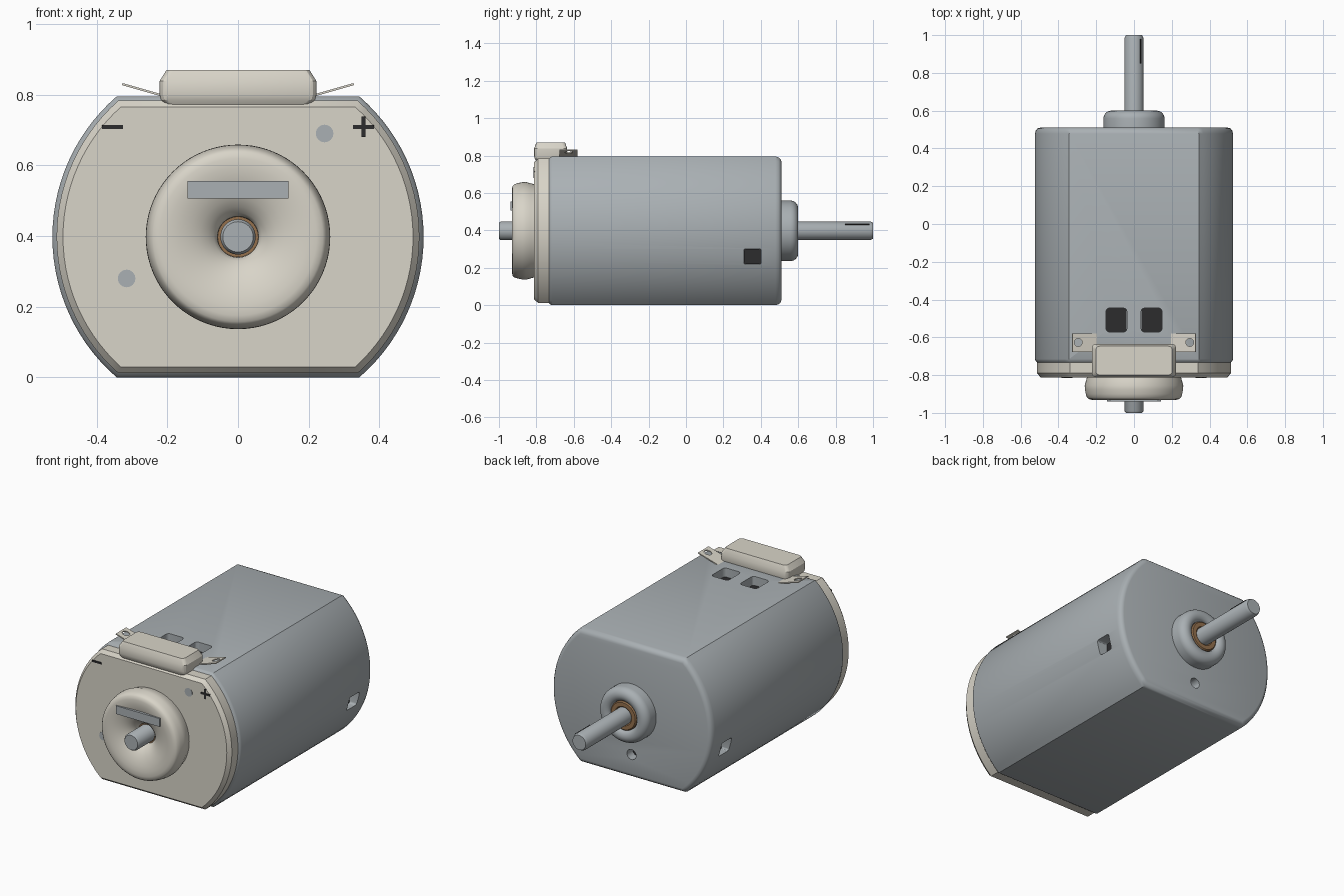
import bpy, bmesh, math
from mathutils import Vector, Matrix

if "Cube" in bpy.data.objects:
    bpy.data.objects.remove(bpy.data.objects["Cube"])

R, H, ZC = 0.525, 0.3975, 0.3975   # can radius, half height, axis height


def material(name, rgb):
    m = bpy.data.materials.new(name)
    m.diffuse_color = (*rgb, 1)
    m.use_nodes = True
    m.node_tree.nodes["Principled BSDF"].inputs["Base Color"].default_value = m.diffuse_color
    return m


GREY = material("steel grey", (0.40, 0.435, 0.455))
CREAM = material("cream plastic", (0.69, 0.66, 0.58))
DARK = material("dark grey", (0.025, 0.025, 0.027))
BROWN = material("bronze brown", (0.30, 0.165, 0.075))


def finish(name, bm, mat, smooth=35):
    bmesh.ops.recalc_face_normals(bm, faces=bm.faces)
    me = bpy.data.meshes.new(name)
    bm.to_mesh(me)
    bm.free()
    me.materials.append(mat)
    ob = bpy.data.objects.new(name, me)
    bpy.context.collection.objects.link(ob)
    if smooth:
        shade(ob, smooth)
    return ob


def shade(ob, angle):
    bpy.ops.object.select_all(action='DESELECT')
    ob.select_set(True)
    bpy.context.view_layer.objects.active = ob
    bpy.ops.object.shade_smooth_by_angle(angle=math.radians(angle))


def outline(d, n=28):
    """Circle with flat top and bottom, inset by d."""
    r, h = R - d, H - d
    a = math.asin(h / r)
    right = [(r * math.cos(t), r * math.sin(t))
             for t in (-a + 2 * a * i / n for i in range(n + 1))]
    return right + [(-x, -z) for x, z in right]


def can(name, stations, mat):
    """Loft the flattened circle through (y, inset) stations."""
    bm = bmesh.new()
    rings = [[bm.verts.new((x, y, ZC + z)) for x, z in outline(d)] for y, d in stations]
    n = len(rings[0])
    for a, b in zip(rings, rings[1:]):
        for i in range(n):
            j = (i + 1) % n
            bm.faces.new((a[i], a[j], b[j], b[i]))
    bm.faces.new(rings[0])
    bm.faces.new(rings[-1])
    return finish(name, bm, mat)


def lathe(name, profile, mat, x=0, z=ZC, n=64, closed=False):
    """Turn (radius, y) points around an axis along y."""
    bm = bmesh.new()
    rings = [[bm.verts.new((x + r * math.cos(2 * math.pi * i / n), y,
                            z + r * math.sin(2 * math.pi * i / n))) for i in range(n)]
             for r, y in profile]
    pairs = list(zip(rings, rings[1:]))
    if closed:
        pairs.append((rings[-1], rings[0]))
    for a, b in pairs:
        for i in range(n):
            j = (i + 1) % n
            bm.faces.new((a[i], a[j], b[j], b[i]))
    if not closed:
        bm.faces.new(rings[0])
        bm.faces.new(rings[-1])
    return finish(name, bm, mat)


def box(name, lo, hi, mat, axis=None, bevel=0.0, rot=None):
    """Box from corner to corner, optionally rounding edges along one axis."""
    bm = bmesh.new()
    lo, hi = Vector(lo), Vector(hi)
    bmesh.ops.create_cube(bm, size=1)
    for v in bm.verts:
        v.co = Vector([c * s for c, s in zip(v.co, hi - lo)])
    if bevel:
        es = [e for e in bm.edges
              if abs((e.verts[0].co - e.verts[1].co)[axis]) > 1e-6]
        bmesh.ops.bevel(bm, geom=es, offset=bevel, segments=3, profile=0.5, affect='EDGES')
    if rot:
        bmesh.ops.transform(bm, matrix=rot, verts=bm.verts)
    bmesh.ops.translate(bm, vec=(lo + hi) / 2, verts=bm.verts)
    return finish(name, bm, mat, smooth=0)


def cut(target, cutters):
    for c in cutters:
        m = target.modifiers.new("cut", 'BOOLEAN')
        m.operation, m.solver, m.object = 'DIFFERENCE', 'EXACT', c
        bpy.context.view_layer.objects.active = target
        bpy.ops.object.modifier_apply(modifier=m.name)
        bpy.data.objects.remove(c, do_unlink=True)
    shade(target, 35)


# Steel can with rounded back edge, vents and a back screw hole
body = can("motor_can", [(-0.735, 0.014), (-0.725, 0.004), (-0.715, 0), (0.478, 0),
                         (0.495, 0.005), (0.506, 0.014), (0.51, 0.028)], GREY)
cutters = []
for s in (-1, 1):
    x, sx = s * 0.093, s * 0.51
    cutters.append(box("vent_cutter", (x - 0.055, -0.572, 0.735), (x + 0.055, -0.445, 0.9),
                       GREY, 2, 0.018))
    cutters.append(box("side_cutter", (sx - 0.07, 0.308, 0.218), (sx + 0.07, 0.402, 0.302),
                       GREY, 0, 0.012))
cutters.append(lathe("hole_cutter", [(0.03, 0.45), (0.03, 0.6)], GREY, z=0.14, n=24))
cut(body, cutters)
for s, side in ((-1, "left"), (1, "right")):
    x, sx = s * 0.093, s * 0.446
    box(side + "_top_vent_floor", (x - 0.054, -0.571, 0.734), (x + 0.054, -0.446, 0.742), DARK)
    box(side + "_side_vent_floor", (sx - 0.004, 0.309, 0.219), (sx + 0.004, 0.401, 0.301), DARK)
lathe("screw_hole_floor", [(0.029, 0.449), (0.029, 0.456)], DARK, z=0.14, n=24)

# Plastic end plate with chamfered front
can("end_plate", [(-0.73, 0.012), (-0.79, 0.012), (-0.812, 0.03)], CREAM)

# Dished hub on the end plate
lathe("front_hub", [(0.246, -0.80), (0.254, -0.83), (0.261, -0.855), (0.260, -0.875),
                    (0.255, -0.90), (0.249, -0.918), (0.240, -0.927), (0.222, -0.931),
                    (0.195, -0.931), (0.165, -0.926), (0.135, -0.917), (0.108, -0.905),
                    (0.085, -0.890), (0.068, -0.873), (0.058, -0.858), (0.057, -0.80)],
      CREAM, n=80, closed=True)
lathe("front_bushing", [(0.049, -0.85), (0.0575, -0.85), (0.0575, -0.80), (0.049, -0.80)],
      BROWN, closed=True)
box("hub_bar", (-0.143, -0.939, 0.506), (0.143, -0.86, 0.555), GREY)

# Back bearing boss: rounded ring with a bronze bushing
arc = [(0.120 + 0.042 * math.cos(t), 0.558 + 0.042 * math.sin(t))
       for t in (math.pi * i / 12 for i in range(10))]
lathe("back_boss", [(0.162, 0.50)] + arc + [(0.086, 0.575), (0.084, 0.50)], GREY, closed=True)
lathe("back_bushing", [(0.049, 0.50), (0.085, 0.50), (0.085, 0.582), (0.079, 0.588),
                       (0.056, 0.588), (0.049, 0.582)], BROWN, closed=True)

# Shaft with chamfered ends and a thin key mark
lathe("shaft", [(0.043, -1), (0.05, -0.99), (0.05, 0.985), (0.043, 1)], GREY, n=40)
k = 0.0345
box("shaft_key_mark", (k - 0.004, 0.85, ZC + k - 0.004), (k + 0.004, 0.98, ZC + k + 0.004),
    DARK, rot=Matrix.Rotation(math.radians(45), 4, 'Y'))

# Connector housing on top, built from stacked rounded rectangles
bm = bmesh.new()
rings = []
for z, d in ((0.768, 0.02), (0.785, 0.004), (0.80, 0), (0.838, 0), (0.870, 0.02)):
    hx, hy, c = 0.222 - d, 0.0885 - d * 0.6, 0.02
    ring = []
    for cx, cy, a0 in ((1, 1, 0), (-1, 1, 90), (-1, -1, 180), (1, -1, 270)):
        for k in range(4):
            a = math.radians(a0 + 30 * k)
            ring.append(bm.verts.new((cx * (hx - c) + c * math.cos(a),
                                      -0.7235 + cy * (hy - c) + c * math.sin(a), z)))
    rings.append(ring)
for a, b in zip(rings, rings[1:]):
    for i in range(16):
        j = (i + 1) % 16
        bm.faces.new((a[i], a[j], b[j], b[i]))
bm.faces.new(rings[0])
bm.faces.new(rings[-1])
finish("connector_housing", bm, CREAM, 25)

# Slanted terminal tabs with holes
for s, side in ((-1, "left"), (1, "right")):
    tilt = Matrix.Rotation(-s * math.radians(16), 4, 'Y')
    x = s * 0.262
    tab = box(side + "_terminal", (x - 0.068, -0.677, 0.808), (x + 0.068, -0.580, 0.814),
              CREAM, rot=tilt)
    bm = bmesh.new()
    bmesh.ops.create_cone(bm, cap_ends=True, segments=20, radius1=0.021, radius2=0.021, depth=0.2,
                          matrix=Matrix.Translation((s * 0.295, -0.627, 0.82)))
    cut(tab, [finish("tab_cutter", bm, CREAM)])

# Polarity marks and steel pins on the end plate
box("minus_mark", (-0.385, -0.816, 0.703), (-0.325, -0.808, 0.714), DARK)
box("plus_mark_bar", (0.325, -0.816, 0.703), (0.385, -0.808, 0.714), DARK)
box("plus_mark_post", (0.3495, -0.8165, 0.680), (0.3605, -0.808, 0.738), DARK)
for i, (x, z) in enumerate(((0.245, 0.69), (-0.315, 0.28))):
    lathe("plate_pin_%d" % (i + 1), [(0.025, -0.8135), (0.025, -0.805)], GREY, x=x, z=z, n=16)
